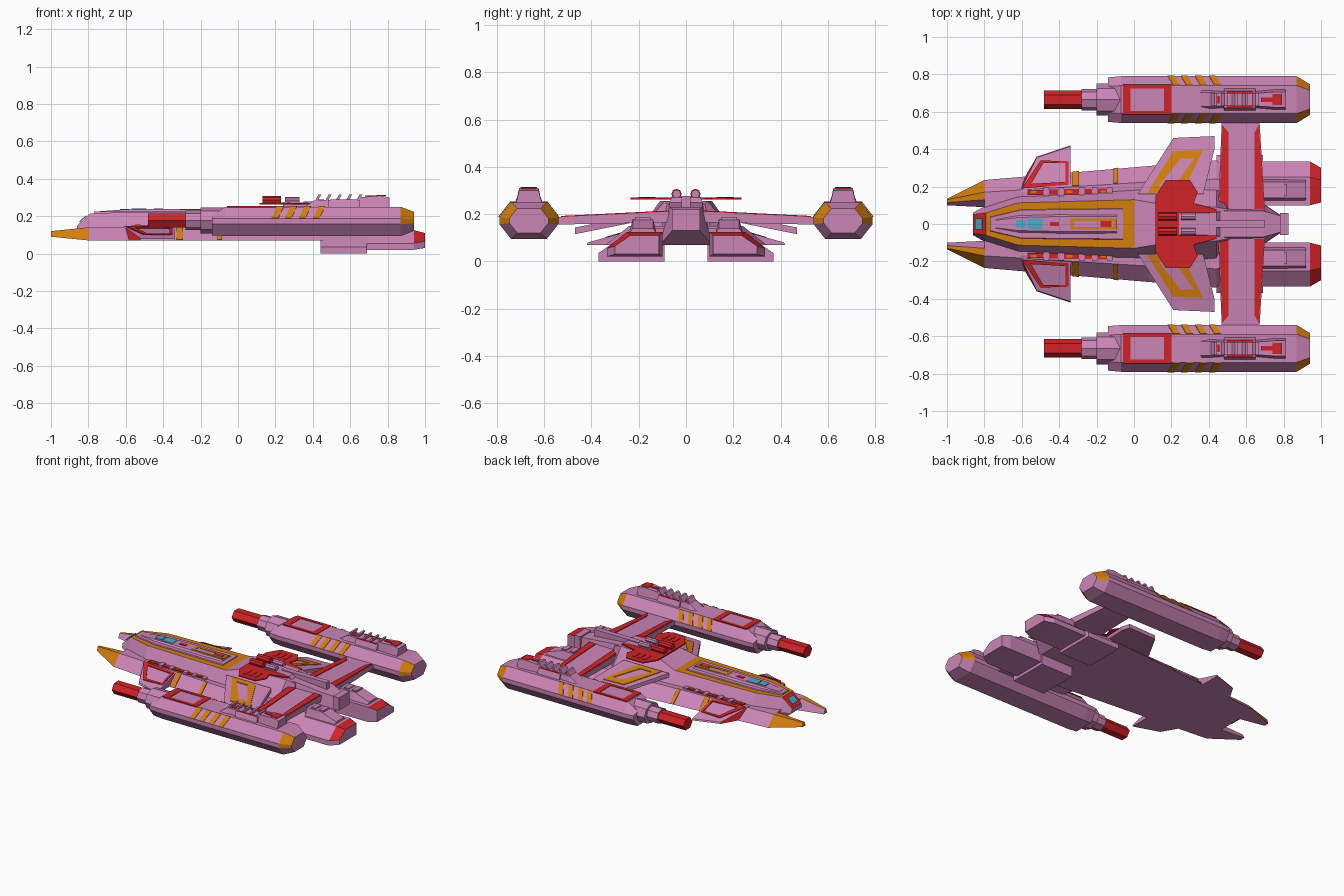
import bpy, bmesh, math
from mathutils import Vector

if "Cube" in bpy.data.objects:
    bpy.data.objects.remove(bpy.data.objects["Cube"])


def material(name, rgb):
    m = bpy.data.materials.new(name)
    m.diffuse_color = (*rgb, 1)
    m.use_nodes = True
    m.node_tree.nodes["Principled BSDF"].inputs["Base Color"].default_value = m.diffuse_color
    return m


PINK, RED, ORANGE, BLUE = range(4)
MATS = [material("hull_pink", (.60, .235, .47)), material("trim_red", (.65, .016, .02)),
        material("trim_orange", (.66, .21, .004)), material("window_blue", (.08, .40, .58))]


def build(name, parts, mat=PINK, mirror=True, rule=None):
    """parts: list of (verts, faces). Mirrored over y; rule(centre, normal) picks a colour."""
    bm = bmesh.new()
    for sign in ((1, -1) if mirror else (1,)):
        for verts, faces in parts:
            vs = [bm.verts.new((v[0], v[1] * sign, v[2])) for v in verts]
            for f in faces:
                bm.faces.new([vs[i] for i in f])
    bmesh.ops.recalc_face_normals(bm, faces=bm.faces)
    bm.normal_update()
    for f in bm.faces:
        f.material_index = mat
        if rule:
            c, n = f.calc_center_median(), f.normal.copy()
            if c.y < 0 and mirror:
                c.y, n.y = -c.y, -n.y
            f.material_index = rule(c, n)
    me = bpy.data.meshes.new(name)
    bm.to_mesh(me)
    bm.free()
    for m in MATS:
        me.materials.append(m)
    ob = bpy.data.objects.new(name, me)
    bpy.context.collection.objects.link(ob)
    return ob


def loft(rings):
    n, k = len(rings[0]), len(rings)
    faces = [(r * n + i, r * n + (i + 1) % n, (r + 1) * n + (i + 1) % n, (r + 1) * n + i)
             for r in range(k - 1) for i in range(n)]
    faces += [tuple(range(n)), tuple(range((k - 1) * n, k * n))]
    return [v for ring in rings for v in ring], faces


def prism(pts, vec):
    return loft([pts, [tuple(Vector(p) + Vector(vec)) for p in pts]])


def plate(xy, z, t=.005):
    zf = z if callable(z) else (lambda y: z)
    return prism([(x, y, zf(y)) for x, y in xy], (0, 0, t))


def box(x0, x1, y0, y1, z0, z1):
    return prism([(x0, y0, z0), (x1, y0, z0), (x1, y1, z0), (x0, y1, z0)], (0, 0, z1 - z0))


def frame(outer, inner, z, t=.005):
    n = len(outer)
    return [plate([outer[i], outer[(i + 1) % n], inner[(i + 1) % n], inner[i]], z, t) for i in range(n)]


def rect(x0, x1, y0, y1):
    return [(x0, y0), (x1, y0), (x1, y1), (x0, y1)]


def trap(x, yb, zb, yt, zt):
    """Symmetric trapezoid cross-section at x."""
    return [(x, -yb, zb), (x, yb, zb), (x, yt, zt), (x, -yt, zt)]


def tube(x0, x1, y, z, ry, rz, n=6):
    ring = lambda x: [(x, y + ry * math.cos(a * math.tau / n), z + rz * math.sin(a * math.tau / n))
                      for a in range(n)]
    return loft([ring(x0), ring(x1)])


# --- lower hull, prongs ---
build("lower_hull", [loft([trap(-.8, .235, .07, .17, .14), trap(.08, .31, .07, .225, .145),
                           trap(.44, .34, .07, .24, .15), trap(.60, .25, .07, .2, .15)])], mirror=False)
build("front_prong", [loft([
    [(-1, .10, .09), (-1, .135, .09), (-1, .13, .12), (-1, .115, .12)],
    [(-.8, .09, .07), (-.8, .235, .07), (-.8, .17, .14), (-.8, .13, .14)]])],
    rule=lambda c, n: ORANGE if n.z > -.3 and n.y > -.3 else PINK)


# outer skirt edge: bottom and top y of the lower hull at x
def skirt(x, t):
    k = (x + .8) / .88
    yb, yt = .235 + .075 * k, .17 + .055 * k
    return (x, yb + (yt - yb) * t + .002, .07 + (.07 + .005 * k) * t + .002)


build("skirt_stripes", [prism([skirt(a, 0), skirt(b, 0), skirt(b, 1), skirt(a, 1)], (0, .003, .003))
                        for a, b in ((-.33, -.295), (-.11, -.085))], ORANGE)

# --- front winglets: wedges with a flat bottom ---
build("front_winglet", [loft([
    [(-.63, .17, .07), (-.34, .17, .07), (-.34, .18, .145), (-.61, .17, .145)],
    [(-.52, .36, .07), (-.34, .42, .07), (-.34, .415, .08), (-.52, .355, .08)]])],
    rule=lambda c, n: RED if n.x < -.4 else PINK)
wz = lambda y: .146 - .30 * (y - .18)
build("winglet_frame", frame([(-.60, .19), (-.35, .21), (-.35, .335), (-.50, .34)],
                             [(-.55, .215), (-.365, .225), (-.365, .325), (-.485, .325)], wz), RED)

# --- upper hull: orange deck, red nose ---
build("upper_hull", [loft([trap(-.86, .06, .12, .05, .15), trap(-.79, .10, .12, .06, .215),
                           trap(-.62, .15, .13, .113, .22), trap(0, .19, .13, .13, .22)])],
      mirror=False, rule=lambda c, n: PINK if n.z < .3 or abs(n.y) > .3 else (RED if c.x < -.79 else ORANGE))
build("nose_window", [prism([(-.845, -.03, .167), (-.845, .03, .167), (-.81, .03, .2), (-.81, -.03, .2)],
                            (-.004, 0, .004))], BLUE, False)
build("canopy_base", [loft([trap(-.77, .04, .21, .035, .224), trap(-.60, .082, .21, .075, .226),
                            trap(-.06, .088, .21, .08, .226)])], mirror=False)
build("canopy", [loft([trap(-.74, .03, .22, .02, .226), trap(-.62, .05, .22, .035, .235),
                       trap(-.40, .055, .22, .04, .238), trap(-.09, .055, .22, .04, .234)])], mirror=False)
build("canopy_windows", [plate(rect(-.63, -.58, -.022, .022), .234), plate(rect(-.57, -.49, -.03, .03), .235)],
      BLUE, False)
build("canopy_inset", frame(rect(-.34, -.09, -.03, .03), rect(-.32, -.11, -.015, .015), .234), ORANGE, False)
build("canopy_marks", [plate(rect(-.18, -.12, -.015, .015), .235), plate(rect(-.45, -.40, -.012, .012), .236)],
      RED, False)

# --- side channel machinery ---
runs = [(-.57, -.48), (-.46, -.40), (-.38, -.29), (-.27, -.22), (-.20, -.14)]
build("channel_pipes", [box(a, b, .155 + .02 * (a + .57), .182 + .02 * (a + .57), .135, .15) for a, b in runs], RED)
build("channel_blocks", [box(b - .005, b + .025, .15, .195, .135, .155) for a, b in runs])
build("channel_caps", [box(a + .02, a + .05, .165, .18, .14, .156) for a, b in runs[::2]], ORANGE)

# --- mid hull, spine and tail ---
build("mid_hull", [loft([trap(0, .19, .13, .13, .22), trap(.12, .20, .13, .11, .255),
                         trap(.44, .20, .13, .09, .255), trap(.50, .12, .07, .08, .24)])], mirror=False)
build("spine", [loft([trap(.24, .07, .22, .06, .275), trap(.44, .075, .15, .06, .27),
                      trap(.46, .115, .07, .07, .25), trap(.69, .11, .07, .07, .23),
                      trap(.78, .05, .14, .045, .21)])], mirror=False)
build("tail_cap", [box(.78, .825, -.06, .06, .13, .22)], mirror=False)
build("spine_ridge", [box(.35, .70, -.018, .018, .22, .277)], mirror=False)

# --- red deck armour with twin guns ---
build("deck_armour", [plate([(.115, 0), (.115, .15), (.17, .235), (.30, .235), (.34, .17), (.32, .11),
                             (.44, .08), (.44, 0)], lambda y: .262, .008)], RED)
build("twin_gun_breech", [tube(.13, .23, .04, .285, .022, .022, 8)], RED)
build("twin_gun_barrel", [tube(.25, .33, .04, .285, .018, .018, 8)])
build("armour_vents", [plate(rect(x, x + .02, .13, .2), .270, .003) for x in (.18, .22, .26)], RED)

# --- stub wings with orange frames ---
sz = lambda y: .205 - .2 * (y - .16)
stub = [(.02, .16), (.21, .46), (.43, .47), (.43, .40), (.37, .16)]
build("stub_wing", [plate(stub, lambda y: sz(y) - .028, .028)])
build("stub_wing_frame", frame([(.07, .165), (.21, .39), (.37, .395), (.26, .175)],
                               [(.13, .20), (.25, .35), (.32, .35), (.215, .20)], sz), ORANGE)

# --- main wings ---
build("main_wing", [loft([
    [(.45, .07, .165), (.70, .07, .165), (.70, .07, .21), (.45, .07, .21)],
    [(.47, .57, .155), (.67, .57, .155), (.67, .57, .185), (.47, .57, .185)]])])
mz = lambda y: .21 - .05 * (y - .07)
build("wing_edges", [plate([(.455, .08), (.505, .08), (.505, .49), (.472, .53)], mz),
                     plate([(.697, .08), (.645, .08), (.645, .49), (.668, .53)], mz)], RED)

# --- engines ---
def engine_ring(x, yi, yo, zb, zt, yt):
    return [(x, yi, zb), (x, yo, zb), (x, yo, zb + .035), (x, yt, zt), (x, yi, zt)]


build("engine_block", [loft([engine_ring(.44, .09, .37, 0, .14, .22), engine_ring(.69, .09, .37, 0, .14, .22)])])
build("engine_nozzle", [loft([engine_ring(.69, .10, .335, .02, .125, .25), engine_ring(.94, .10, .335, .02, .125, .25),
                              engine_ring(1, .115, .30, .03, .11, .235)])],
      rule=lambda c, n: RED if .945 < c.x < .995 and n.z > .2 else PINK)
build("engine_housing", [loft([
    [(.69, .125, .12), (.69, .24, .12), (.69, .225, .18), (.69, .14, .18)],
    [(.80, .125, .12), (.80, .24, .12), (.80, .225, .18), (.80, .14, .18)],
    [(.92, .125, .12), (.92, .24, .12), (.92, .225, .14), (.92, .14, .14)]])])
build("engine_vents", [box(x, x + .035, .15, .215, .15, .187) for x in (.72, .78)])

# --- weapon pods ---
PY, PZ = .665, .172


def pod_ring(x, s=1, top=.078):
    pts = [(.075, -.078), (.125, -.015), (.125, .015), (.075, top), (-.075, top), (-.125, .015),
           (-.125, -.015), (-.075, -.078)]
    return [(x, PY + y * s, PZ + z * s) for y, z in pts]


build("weapon_pod", [loft([pod_ring(-.14, .95, .03), pod_ring(-.07), pod_ring(.87), pod_ring(.94, .66)])],
      rule=lambda c, n: ORANGE if .88 < c.x < .935 and abs(n.y) > .25 and n.z > -.2 else PINK)
build("pod_collar", [tube(-.20, -.06, PY, PZ + .005, .085, .07, 8), tube(-.28, -.18, PY, PZ + .005, .058, .052, 8)])
build("pod_barrel", [tube(-.48, -.27, PY, PZ + .005, .05, .043)], RED)
build("pod_panel_frame", frame(rect(-.06, .20, PY - .08, PY + .08), rect(-.02, .16, PY - .06, PY + .06), .247, .007), RED)
stripes = []
for x in (.18, .25, .325, .40):
    for s in (1, -1):
        lo, hi = (PY + s * .126, PZ + .015), (PY + s * .076, PZ + .079)
        stripes.append(prism([(x, *lo), (x + .035, *lo), (x + .065, *hi), (x + .03, *hi)], (0, s * .003, .002)))
build("pod_stripes", stripes, ORANGE)


def hump(x, w, zt):
    return [(x, PY - w, .245), (x, PY + w, .245), (x, PY + w * .75, zt), (x, PY - w * .75, zt)]


build("pod_machinery", [loft([hump(.355, .05, .25), hump(.41, .05, .285), hump(.48, .045, .285)]),
                        loft([hump(.48, .06, .285), hump(.65, .06, .285)]),
                        loft([hump(.65, .045, .30), hump(.76, .055, .31), hump(.81, .055, .30)])])
build("pod_fins", [prism([(x, PY - .035, .28), (x + .015, PY - .035, .28), (x + .035, PY - .035, .315),
                          (x + .02, PY - .035, .315)], (0, .07, 0)) for x in (.41, .465, .52, .575, .63)])
build("pod_red_marks", [plate(rect(.495, .635, PY - .045, PY - .03), .284), plate(rect(.495, .635, PY + .03, PY + .045), .284),
                        plate(rect(.425, .46, PY - .02, PY + .02), .284), plate(rect(.68, .74, PY - .012, PY + .012), .306),
                        plate(rect(.74, .79, PY - .03, PY + .03), .307)], RED)
